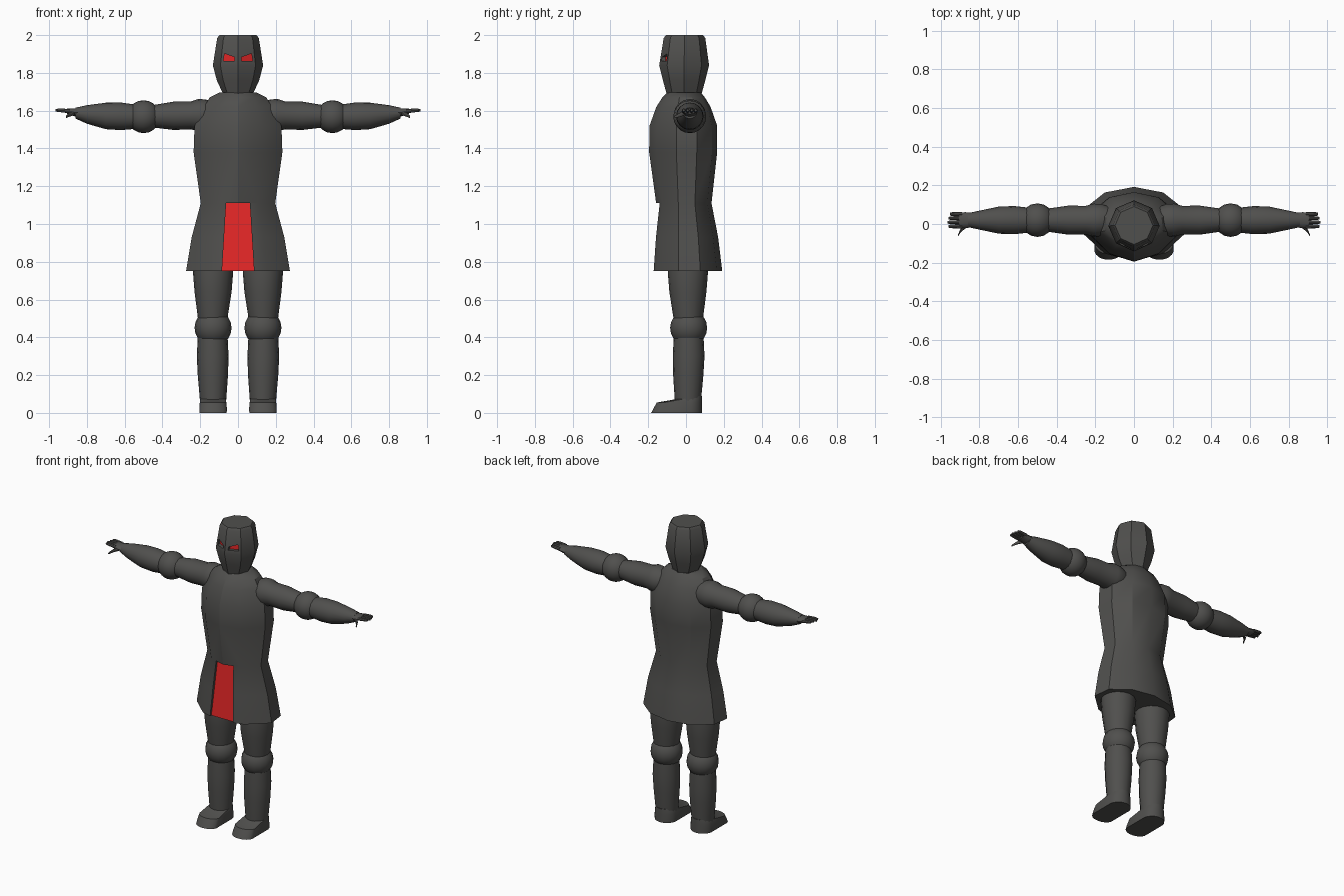
import bpy, bmesh, math
from mathutils import Vector

if "Cube" in bpy.data.objects:
    bpy.data.objects.remove(bpy.data.objects["Cube"])


def material(name, colour):
    m = bpy.data.materials.new(name)
    m.use_nodes = True
    m.diffuse_color = colour
    m.node_tree.nodes["Principled BSDF"].inputs["Base Color"].default_value = colour
    return m


STEEL = material("dark grey", (0.08, 0.079, 0.075, 1))
RED = material("red", (0.78, 0.02, 0.02, 1))


def finish(name, bm, angle):
    bmesh.ops.recalc_face_normals(bm, faces=bm.faces)
    mesh = bpy.data.meshes.new(name)
    bm.to_mesh(mesh)
    bm.free()
    mesh.materials.append(STEEL)
    mesh.materials.append(RED)
    smooth(mesh, angle)
    obj = bpy.data.objects.new(name, mesh)
    bpy.context.collection.objects.link(obj)
    return obj


def smooth(mesh, angle):
    for p in mesh.polygons:
        p.use_smooth = True
    mesh.set_sharp_from_angle(angle=math.radians(angle))


def add_loft(bm, rings):
    """Skin a list of equal rings, cap both ends, return the last cap."""
    rows = [[bm.verts.new(p) for p in ring] for ring in rings]
    n = len(rows[0])
    for a, b in zip(rows, rows[1:]):
        for i in range(n):
            j = (i + 1) % n
            bm.faces.new((a[i], a[j], b[j], b[i]))
    bm.faces.new(rows[0])
    return bm.faces.new(rows[-1])


def loft(name, rings, angle=35):
    bm = bmesh.new()
    add_loft(bm, rings)
    return finish(name, bm, angle)


def mirrored_ring(half, z, hx, front, back):
    """Ring from half-outline factors, with a ridge at front and back."""
    mid, hy = (front + back) / 2, (back - front) / 2
    full = half + [(-x, y) for x, y in reversed(half[1:-1])]
    return [Vector((x * hx, mid + y * hy, z)) for x, y in full]


def tube(name, stations, axis, sides=16, angle=35):
    """Round limb along x or z; stations are (x, y, z, radius, flatness)."""
    rings = []
    for x, y, z, r, flat in stations:
        ring = []
        for i in range(sides):
            t = math.tau * i / sides
            c, d = r * math.cos(t), r * flat * math.sin(t)
            ring.append((x, y + c, z + d) if axis == "x" else (x + c, y + d, z))
        rings.append(ring)
    return loft(name, rings, angle)


def ball(name, centre, r):
    bm = bmesh.new()
    bmesh.ops.create_uvsphere(bm, u_segments=16, v_segments=10, radius=r)
    bmesh.ops.translate(bm, verts=bm.verts, vec=centre)
    return finish(name, bm, 35)


def carve(obj, recesses, angle):
    """Sink recesses into the front; each has outline points (x, z, floor y)."""
    bm = bmesh.new()
    for outline in recesses:
        front = [(x, -0.5, z) for x, z, y in outline]
        floor = [(x, y, z) for x, z, y in outline]
        add_loft(bm, [front, floor]).material_index = 1
    cutter = finish("cutter", bm, 30)
    cutter.hide_render = True
    mod = obj.modifiers.new("recess", "BOOLEAN")
    mod.operation, mod.solver, mod.object = "DIFFERENCE", "EXACT", cutter
    mod.material_mode = "TRANSFER"
    graph = bpy.context.evaluated_depsgraph_get()
    mesh = bpy.data.meshes.new_from_object(obj.evaluated_get(graph))
    obj.modifiers.clear()
    obj.data = mesh
    smooth(mesh, angle)
    bpy.data.objects.remove(cutter)


# Tunic: ridged chest, waist and flared skirt
body_half = [(0, -1), (0.55, -0.78), (1, -0.2), (0.95, 0.4), (0.55, 0.85), (0, 1)]
tunic_sections = [
    (0.75, 0.275, -0.195, 0.192), (0.93, 0.245, -0.18, 0.17),
    (1.11, 0.197, -0.158, 0.135), (1.38, 0.235, -0.195, 0.165),
    (1.52, 0.23, -0.193, 0.165), (1.62, 0.18, -0.157, 0.13),
    (1.67, 0.15, -0.125, 0.1), (1.695, 0.1, -0.1, 0.08)]
tunic = loft("tunic", [mirrored_ring(body_half, *s) for s in tunic_sections], 28)
top, hem = 1.11, 0.7
carve(tunic, [[(-0.063, top, -0.125), (0.063, top, -0.125),
               (0.088, hem, -0.163), (-0.088, hem, -0.163)]], 28)

# Helmet: eight-sided, with sunken slanted eye slots
head_half = [(0, -1), (0.7, -0.68), (1, 0), (0.7, 0.7), (0, 1)]
head_sections = [
    (1.68, 0.075, -0.1, 0.08), (1.76, 0.112, -0.122, 0.102),
    (1.84, 0.133, -0.142, 0.122), (1.985, 0.11, -0.118, 0.102),
    (2.0, 0.098, -0.106, 0.09)]
helmet = loft("helmet", [mirrored_ring(head_half, *s) for s in head_sections], 30)
eye = [(0.018, 1.863), (0.078, 1.863), (0.071, 1.902), (0.018, 1.883)]
carve(helmet, [[(s * x, z, -0.117 + 0.5 * x) for x, z in eye] for s in (1, -1)], 30)


for s, side in ((1, "left"), (-1, "right")):
    # Arm
    def arm(name, stations, sides=16):
        return tube(f"{side}_{name}", [(s * x, y, z, r, f) for x, y, z, r, f in stations],
                    "x", sides)

    arm("upper_arm", [(0.13, 0.02, 1.575, 0.07, 1), (0.17, 0.02, 1.575, 0.084, 1),
                      (0.21, 0.02, 1.577, 0.085, 1), (0.25, 0.02, 1.575, 0.074, 1),
                      (0.34, 0.02, 1.573, 0.075, 1), (0.46, 0.02, 1.57, 0.058, 1)])
    ball(f"{side}_elbow", (s * 0.5, 0.02, 1.568), 0.087)
    arm("forearm", [(0.54, 0.02, 1.568, 0.064, 1), (0.62, 0.02, 1.57, 0.073, 1),
                    (0.7, 0.02, 1.572, 0.07, 1), (0.8, 0.02, 1.58, 0.049, 1),
                    (0.86, 0.02, 1.587, 0.036, 0.8)])
    # Hand
    arm("palm", [(0.83, 0.02, 1.587, 0.036, 0.7), (0.87, 0.02, 1.592, 0.041, 0.5),
                 (0.905, 0.02, 1.597, 0.04, 0.35)], 12)
    for i in range(4):
        y = -0.012 + 0.021 * i
        tip = 0.965 - 0.006 * abs(i - 1)
        arm(f"finger_{i + 1}", [(0.89, y, 1.597, 0.011, 1), (0.94, y, 1.602, 0.01, 1),
                                (tip, y, 1.602, 0.007, 1)], 8)
    arm("thumb", [(0.865, -0.005, 1.59, 0.013, 1), (0.895, -0.03, 1.578, 0.011, 1),
                  (0.91, -0.058, 1.567, 0.006, 1)], 8)

    # Leg
    def leg(name, stations):
        return tube(f"{side}_{name}", [(s * x, y, z, r, 1) for x, y, z, r in stations], "z")

    leg("thigh", [(0.132, 0.01, 0.82, 0.1), (0.132, 0.01, 0.74, 0.106),
                  (0.132, 0.01, 0.64, 0.098), (0.134, 0.012, 0.5, 0.078)])
    ball(f"{side}_knee", (s * 0.132, 0.014, 0.45), 0.098)
    leg("shin", [(0.134, 0.014, 0.42, 0.078), (0.134, 0.014, 0.3, 0.084),
                 (0.133, 0.012, 0.2, 0.08), (0.132, 0.01, 0.06, 0.069)])

    # Boot: rounded outline that shortens toward the ankle
    rings = []
    for z, toe, half in ((0, -0.185, 0.073), (0.025, -0.172, 0.074), (0.055, -0.155, 0.071),
                         (0.075, -0.04, 0.068), (0.09, -0.02, 0.062)):
        ring = []
        for i in range(20):
            t = math.tau * (i + 0.5) / 20
            c, d = math.cos(t), math.sin(t)
            y = 0.015 + 0.07 * d if d > 0 else (toe + 0.05 if toe < -0.1 else 0) + d * (
                0.05 if toe < -0.1 else -toe)
            ring.append((s * (0.132 + half * c), y, z))
        rings.append(ring)
    loft(f"{side}_boot", rings, 40)
